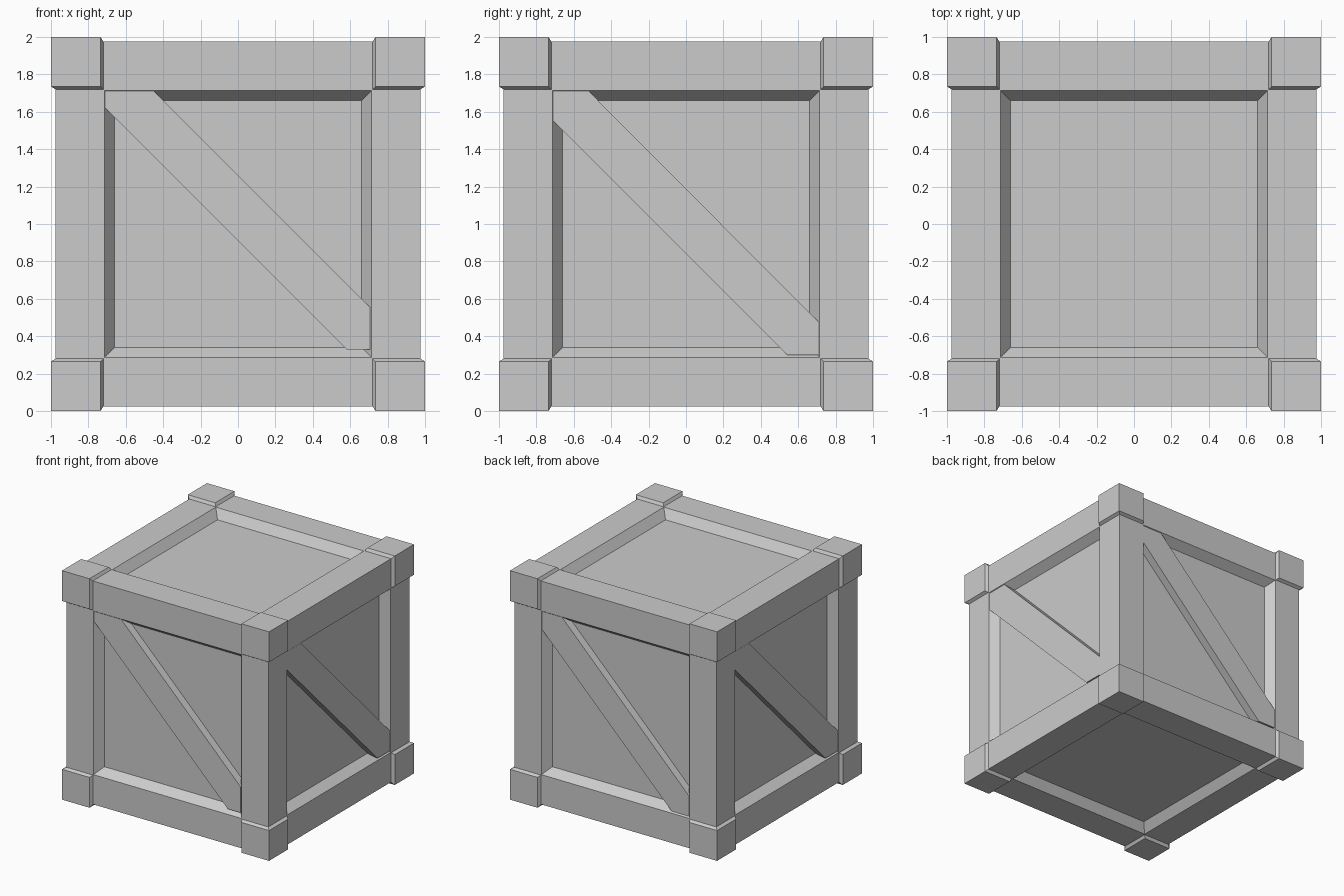
import bpy, bmesh
from math import radians
from mathutils import Matrix, Vector
from itertools import product

if "Cube" in bpy.data.objects:
    bpy.data.objects.remove(bpy.data.objects["Cube"])

CENTRE = Vector((0, 0, 1))


def finish(name, bm, rot=None):
    """Turn a bmesh (built around the crate centre) into a named object."""
    if rot:
        bm.transform(rot)
    bmesh.ops.recalc_face_normals(bm, faces=bm.faces[:])
    bm.transform(Matrix.Translation(CENTRE))
    me = bpy.data.meshes.new(name)
    bm.to_mesh(me)
    bm.free()
    ob = bpy.data.objects.new(name, me)
    bpy.context.collection.objects.link(ob)


def prism(name, start, end, rot=None):
    """Closed prism between two matching outlines."""
    bm = bmesh.new()
    a = [bm.verts.new(p) for p in start]
    b = [bm.verts.new(p) for p in end]
    bm.faces.new(a)
    bm.faces.new(b)
    n = len(a)
    for i in range(n):
        j = (i + 1) % n
        bm.faces.new((a[i], a[j], b[j], b[i]))
    finish(name, bm, rot)


# Recessed panels: the inner box
PANEL = 0.90
bm = bmesh.new()
bmesh.ops.create_cube(bm, size=2 * PANEL)
finish("panels", bm)

# Frame beams: square section with sloped edges running down to the panels
RAIL = 0.975
profile = [(RAIL, RAIL), (0.715, RAIL), (0.66, PANEL),
           (0.66, 0.66), (PANEL, 0.66), (RAIL, 0.715)]
for axis in range(3):
    for s, t in product((-1, 1), repeat=2):
        def section(w):
            pts = []
            for u, v in profile:
                p = [0, 0, 0]
                p[axis], p[(axis + 1) % 3], p[(axis + 2) % 3] = w, s * u, t * v
                pts.append(p)
            return pts
        prism("frame_beam_" + "xyz"[axis], section(-0.75), section(0.75))

# Corner blocks: hull of two offset cubes gives the chamfered inner rims
for signs in product((-1, 1), repeat=3):
    bm = bmesh.new()
    for lo, hi in ((0.735, 1.0), (0.72, RAIL)):
        for c in product((lo, hi), repeat=3):
            bm.verts.new([k * q for k, q in zip(signs, c)])
    res = bmesh.ops.convex_hull(bm, input=bm.verts[:])
    inner = [v for v in res["geom_interior"] if isinstance(v, bmesh.types.BMVert)]
    bmesh.ops.delete(bm, geom=inner, context='VERTS')
    bmesh.ops.dissolve_limit(bm, angle_limit=radians(1),
                             verts=bm.verts[:], edges=bm.edges[:])
    finish("corner_block", bm)

# Diagonal braces on the four sides, the front one slightly different
front = [(-0.71, 0.71), (-0.45, 0.71), (0.705, -0.445),
         (0.705, -0.67), (0.58, -0.67), (-0.71, 0.62)]
other = [(-0.71, 0.71), (-0.52, 0.71), (0.71, -0.525),
         (0.71, -0.70), (0.54, -0.70), (-0.71, 0.55)]
for i, side in enumerate(("front", "right", "back", "left")):
    outline = front if i == 0 else other
    prism(side + "_brace",
          [(x, -0.97, z) for x, z in outline],
          [(x, -0.88, z) for x, z in outline],
          Matrix.Rotation(radians(90 * i), 4, 'Z'))
